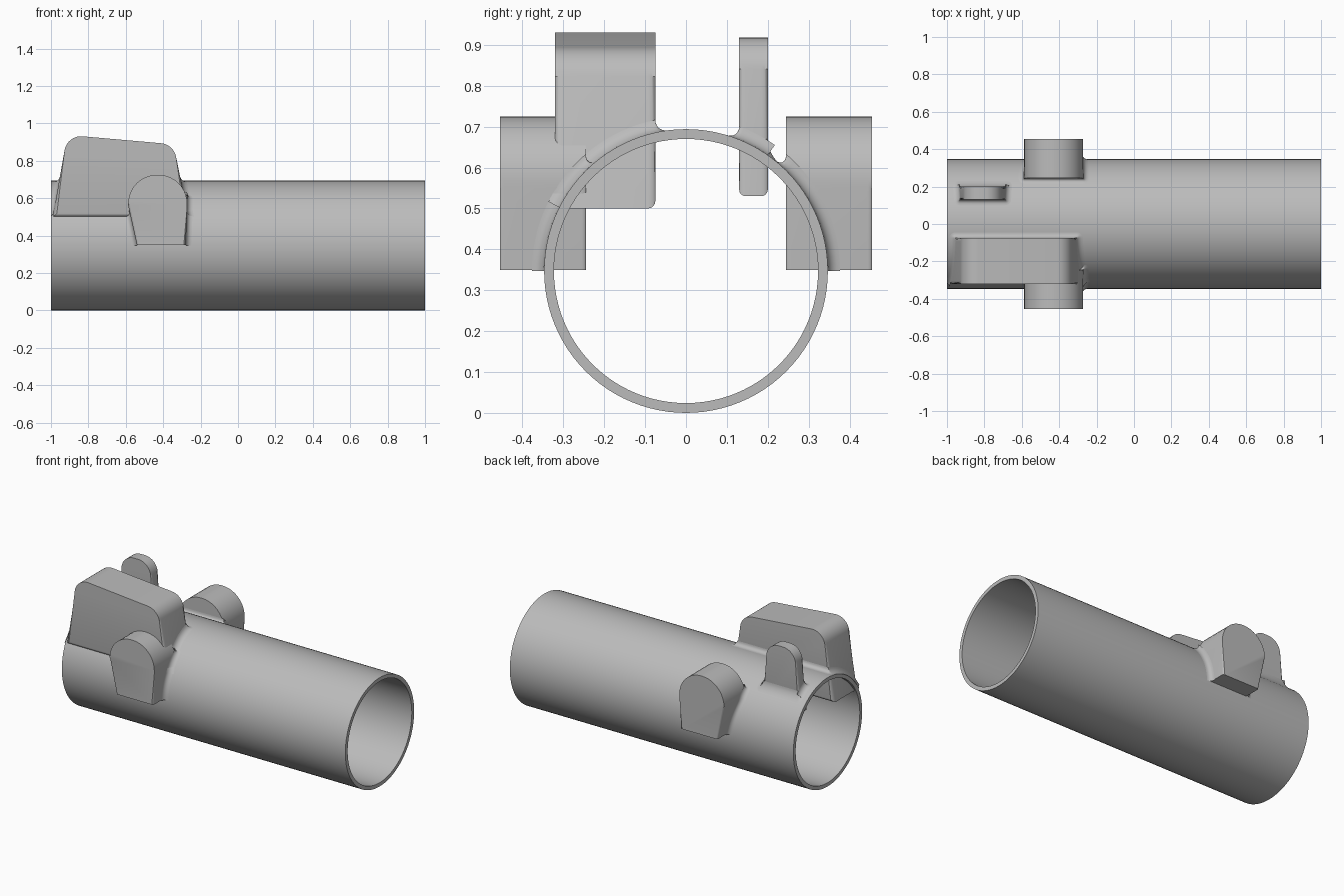
import bpy, bmesh
from math import sin, cos, asin, sqrt, pi, radians
from mathutils import Vector

cube = bpy.data.objects.get("Cube")
if cube:
    bpy.data.objects.remove(cube)

R, INNER, C = 0.347, 0.323, 0.347   # tube outer radius, inner radius, axis height
FILLET = 0.03

grey = bpy.data.materials.new("plain grey")
grey.use_nodes = True
grey.diffuse_color = (0.5, 0.5, 0.5, 1)
grey.node_tree.nodes["Principled BSDF"].inputs["Base Color"].default_value = (0.5, 0.5, 0.5, 1)


def finish(bm, name):
    bmesh.ops.recalc_face_normals(bm, faces=bm.faces)
    mesh = bpy.data.meshes.new(name)
    bm.to_mesh(mesh)
    bm.free()
    mesh.materials.append(grey)
    obj = bpy.data.objects.new(name, mesh)
    bpy.context.collection.objects.link(obj)
    bpy.ops.object.select_all(action='DESELECT')
    obj.select_set(True)
    bpy.context.view_layer.objects.active = obj
    bpy.ops.object.shade_smooth_by_angle(angle=radians(35))
    return obj


def rounded(corners, steps=10):
    """Round each (x, z, radius) corner of an outline."""
    out = []
    n = len(corners)
    for i, (x, z, r) in enumerate(corners):
        p = Vector((x, z))
        if not r:
            out.append(p)
            continue
        a = (Vector(corners[i - 1][:2]) - p).normalized()
        b = (Vector(corners[(i + 1) % n][:2]) - p).normalized()
        half = a.angle(b) / 2
        centre = p + (a + b).normalized() * r / sin(half)
        start = p + a * r * cos(half) / sin(half) - centre
        end = p + b * r * cos(half) / sin(half) - centre
        for k in range(steps + 1):
            t = k / steps
            w = pi - 2 * half
            out.append(centre + (start * sin((1 - t) * w) + end * sin(t * w)) / sin(w))
    return out


def block(name, corners, y0, y1, bevel, open_base=False):
    """Extrude an outline along y and round the rims of both caps."""
    bm = bmesh.new()
    pts = rounded(corners)
    rings = [[bm.verts.new((p.x, y, p.y)) for p in pts] for y in (y0, y1)]
    caps = [bm.faces.new(r) for r in rings]
    for i in range(len(pts)):
        j = (i + 1) % len(pts)
        bm.faces.new((rings[0][i], rings[0][j], rings[1][j], rings[1][i]))
    low = min(p.y for p in pts) + 1e-4
    rim = [e for f in caps for e in f.edges
           if not (open_base and all(v.co.z < low for v in e.verts))]
    bmesh.ops.bevel(bm, geom=rim, offset=bevel, segments=4, profile=0.5,
                    affect='EDGES', clamp_overlap=True)
    return finish(bm, name)


def wall(low, high):
    """Side wall as x by height, between two (x, z) points."""
    def at(z):
        t = min(1, max(0, (z - low[1]) / (high[1] - low[1])))
        return low[0] + t * (high[0] - low[0])
    return at


def fillet(name, left, right, u0, u1, side, closed=False, steps=16):
    """Concave skirt where a block meets the tube; u is distance from the centre plane."""
    t0, t1 = asin(u0 / R), asin(min(1, u1 / R))
    path = []   # wall, angle around tube, plan normal
    for k in range(steps + 1):
        path.append((left, t1 + (t0 - t1) * k / steps, -1, 0))
    for k in range(1, 6):
        path.append((left, t0, -cos(k * pi / 10), -sin(k * pi / 10)))
    for k in range(5, 0, -1):
        path.append((right, t0, cos(k * pi / 10), -sin(k * pi / 10)))
    for k in range(steps + 1):
        path.append((right, t0 + (t1 - t0) * k / steps, 1, 0))
    if closed:
        for k in range(1, 6):
            path.append((right, t1, cos(k * pi / 10), sin(k * pi / 10)))
        for k in range(5, 0, -1):
            path.append((left, t1, -cos(k * pi / 10), sin(k * pi / 10)))
    bm = bmesh.new()
    rings = []
    for j in range(7):
        a = j / 6 * pi / 2
        d, h = FILLET * (1 - sin(a)), FILLET * (1 - cos(a))
        ring = []
        for edge, t, nx, ny in path:
            u = (R + h) * sin(t) if ny == 0 else R * sin(t) + ny * d
            z = C + sqrt(max(0, (R + h) ** 2 - u * u))
            ring.append(bm.verts.new((max(-1, edge(z) + nx * d), side * u, z)))
        rings.append(ring)
    n = len(path)
    for a, b in zip(rings, rings[1:]):
        for i in range(n if closed else n - 1):
            k = (i + 1) % n
            bm.faces.new((a[i], a[k], b[k], b[i]))
    return finish(bm, name)


# Hollow tube lying along x
bm = bmesh.new()
SIDES = 96
loops = [[bm.verts.new((x, r * sin(2 * pi * i / SIDES), C + r * cos(2 * pi * i / SIDES)))
          for i in range(SIDES)]
         for x, r in ((-1, R), (1, R), (1, INNER), (-1, INNER))]
for a, b in zip(loops, loops[1:] + loops[:1]):
    for i in range(SIDES):
        k = (i + 1) % SIDES
        bm.faces.new((a[i], a[k], b[k], b[i]))
finish(bm, "tube")

# Large housing with a sloping top
block("housing", [(-0.99, 0.5, 0), (-0.913, 0.938, 0.09), (-0.345, 0.888, 0.09),
                  (-0.265, 0.5, 0)], -0.32, -0.075, 0.018)
fillet("housing_fillet", wall((-0.99, 0.5), (-0.913, 0.938)),
       wall((-0.265, 0.5), (-0.345, 0.888)), 0.075, 0.31, -1)

# Thin upright fin
block("fin", [(-0.95, 0.53, 0), (-0.903, 0.918, 0.088), (-0.717, 0.918, 0.088),
              (-0.67, 0.53, 0)], 0.13, 0.2, 0.016)
fillet("fin_fillet", wall((-0.95, 0.53), (-0.903, 0.918)),
       wall((-0.67, 0.53), (-0.717, 0.918)), 0.13, 0.2, 1, closed=True)

# Arched lug on each flank
for side, label in ((-1, "front"), (1, "back")):
    ys = sorted((side * 0.245, side * 0.455))
    block(label + "_lug", [(-0.54, 0.35, 0), (-0.587, 0.56, 0), (-0.587, 0.725, 0.154),
                           (-0.272, 0.725, 0.154), (-0.272, 0.55, 0), (-0.279, 0.35, 0)],
          *ys, 0.016, open_base=True)
    fillet(label + "_lug_fillet", wall((-0.54, 0.35), (-0.587, 0.56)),
           wall((-0.279, 0.35), (-0.272, 0.55)), 0.245, R, side)
